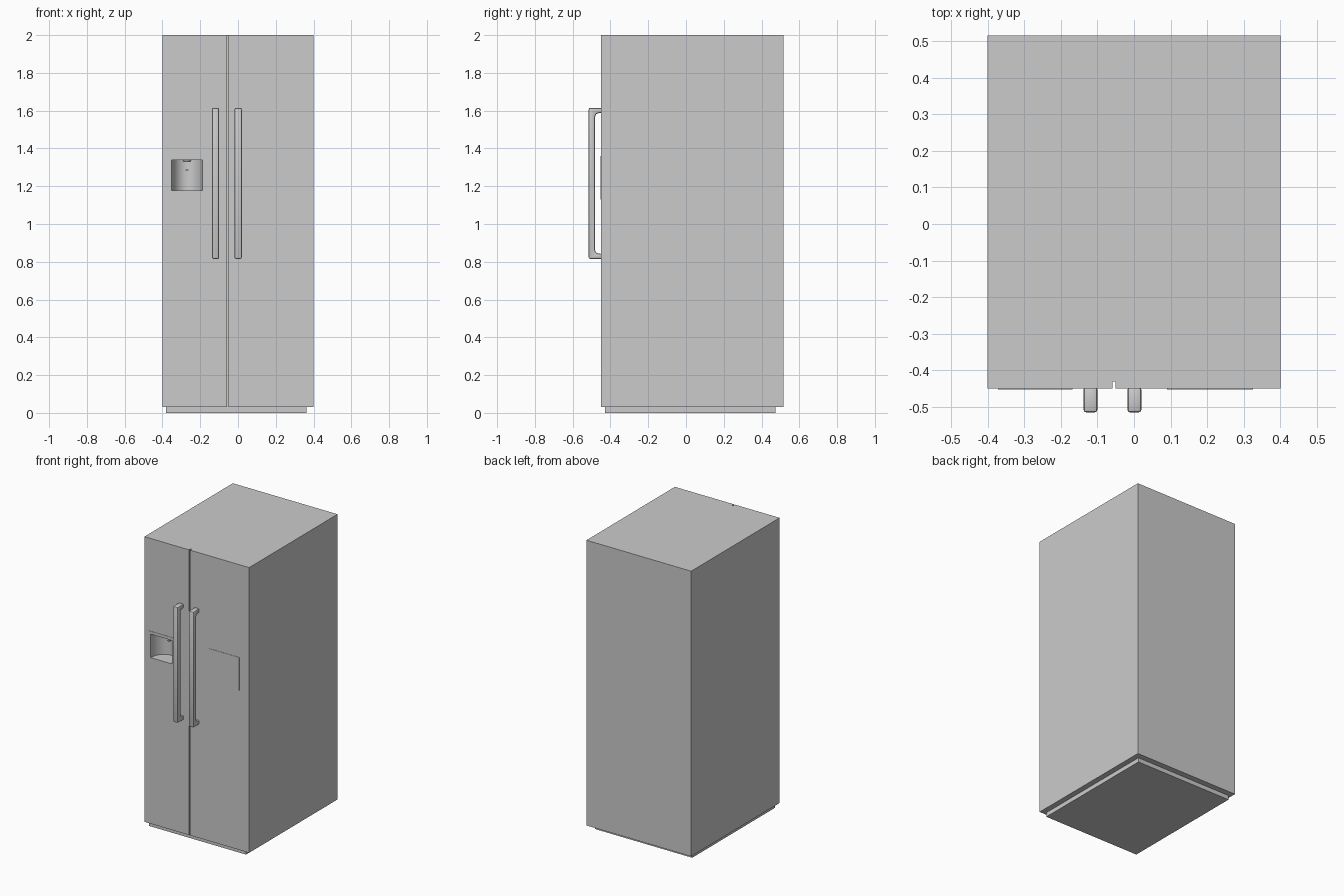
import bpy, bmesh
from math import sin, cos, pi

if "Cube" in bpy.data.objects:
    bpy.data.objects.remove(bpy.data.objects["Cube"])


def new_object(name, bm):
    bmesh.ops.recalc_face_normals(bm, faces=bm.faces)
    mesh = bpy.data.meshes.new(name)
    bm.to_mesh(mesh)
    bm.free()
    ob = bpy.data.objects.new(name, mesh)
    bpy.context.collection.objects.link(ob)
    return ob


def box(name, x0, x1, y0, y1, z0, z1):
    bm = bmesh.new()
    bmesh.ops.create_cube(bm, size=1)
    for v in bm.verts:
        v.co = (x1 if v.co.x > 0 else x0, y1 if v.co.y > 0 else y0, z1 if v.co.z > 0 else z0)
    return new_object(name, bm)


def extrude(name, points, vector):
    bm = bmesh.new()
    face = bm.faces.new([bm.verts.new(p) for p in points])
    out = bmesh.ops.extrude_face_region(bm, geom=[face])
    verts = [g for g in out["geom"] if isinstance(g, bmesh.types.BMVert)]
    bmesh.ops.translate(bm, verts=verts, vec=vector)
    return new_object(name, bm)


def activate(ob):
    bpy.ops.object.select_all(action='DESELECT')
    ob.select_set(True)
    bpy.context.view_layer.objects.active = ob


def smooth(ob, angle=0.5):
    activate(ob)
    bpy.ops.object.shade_smooth_by_angle(angle=angle)


# Cabinet and plinth
cabinet = box("cabinet", -0.4, 0.4, -0.43, 0.515, 0.03, 2.0)
box("plinth", -0.38, 0.362, -0.43, 0.475, 0.0, 0.03)

# Doors with a narrow gap, each carrying a thin raised panel
left_door = box("left_door", -0.4, -0.059, -0.45, -0.43, 0.03, 2.0)
box("right_door", -0.05, 0.4, -0.45, -0.43, 0.03, 2.0)
left_panel = box("dispenser_panel", -0.372, -0.168, -0.452, -0.445, 1.13, 1.36)
box("right_door_panel", 0.09, 0.325, -0.452, -0.445, 1.13, 1.36)

# Dispenser recess with a curved back wall
cx, rx, depth, n = -0.27, 0.081, 0.1, 24
arc = [(cx + rx * cos(pi * i / n), -0.45 + depth * sin(pi * i / n), 1.178) for i in range(n + 1)]
arc += [(cx - rx, -0.5, 1.178), (cx + rx, -0.5, 1.178)]
cutter = extrude("recess_cutter", arc, (0, 0, 0.162))
cutter.hide_render = True
for ob in (cabinet, left_door, left_panel):
    mod = ob.modifiers.new("recess", 'BOOLEAN')
    mod.operation = 'DIFFERENCE'
    mod.solver = 'EXACT'
    mod.object = cutter
    activate(ob)
    bpy.ops.object.modifier_apply(modifier=mod.name)
    smooth(ob)
bpy.data.objects.remove(cutter)

# Spout and small lever inside the recess
bm = bmesh.new()
bmesh.ops.create_cone(bm, cap_ends=True, segments=16, radius1=0.018, radius2=0.025, depth=0.014)
bmesh.ops.translate(bm, verts=bm.verts, vec=(cx, -0.40, 1.334))
smooth(new_object("dispenser_spout", bm))
box("dispenser_lever", cx - 0.008, cx + 0.008, -0.375, -0.345, 1.283, 1.289)


# Bar handles: C-shaped side profile with rounded inner corners
def handle(name, x):
    z0, z1, front, back, t, r = 0.815, 1.615, -0.515, -0.445, 0.034, 0.02
    lo, hi, inner = z0 + 0.028, z1 - 0.028, front + t
    prof = [(back, z0), (front, z0), (front, z1), (back, z1), (back, hi)]
    for zc, a0 in ((hi - r, pi / 2), (lo + r, pi)):
        for i in range(5):
            a = a0 + i * pi / 8
            prof.append((inner + r + r * cos(a), zc + r * sin(a)))
    prof.append((back, lo))
    ob = extrude(name, [(x - 0.019, y, z) for y, z in prof], (0.038, 0, 0))
    bev = ob.modifiers.new("rounded_edges", 'BEVEL')
    bev.width = 0.008
    bev.segments = 2
    bev.limit_method = 'ANGLE'
    bev.angle_limit = 0.7
    activate(ob)
    bpy.ops.object.modifier_apply(modifier=bev.name)
    smooth(ob, 0.6)


handle("left_handle", -0.119)
handle("right_handle", 0.001)
